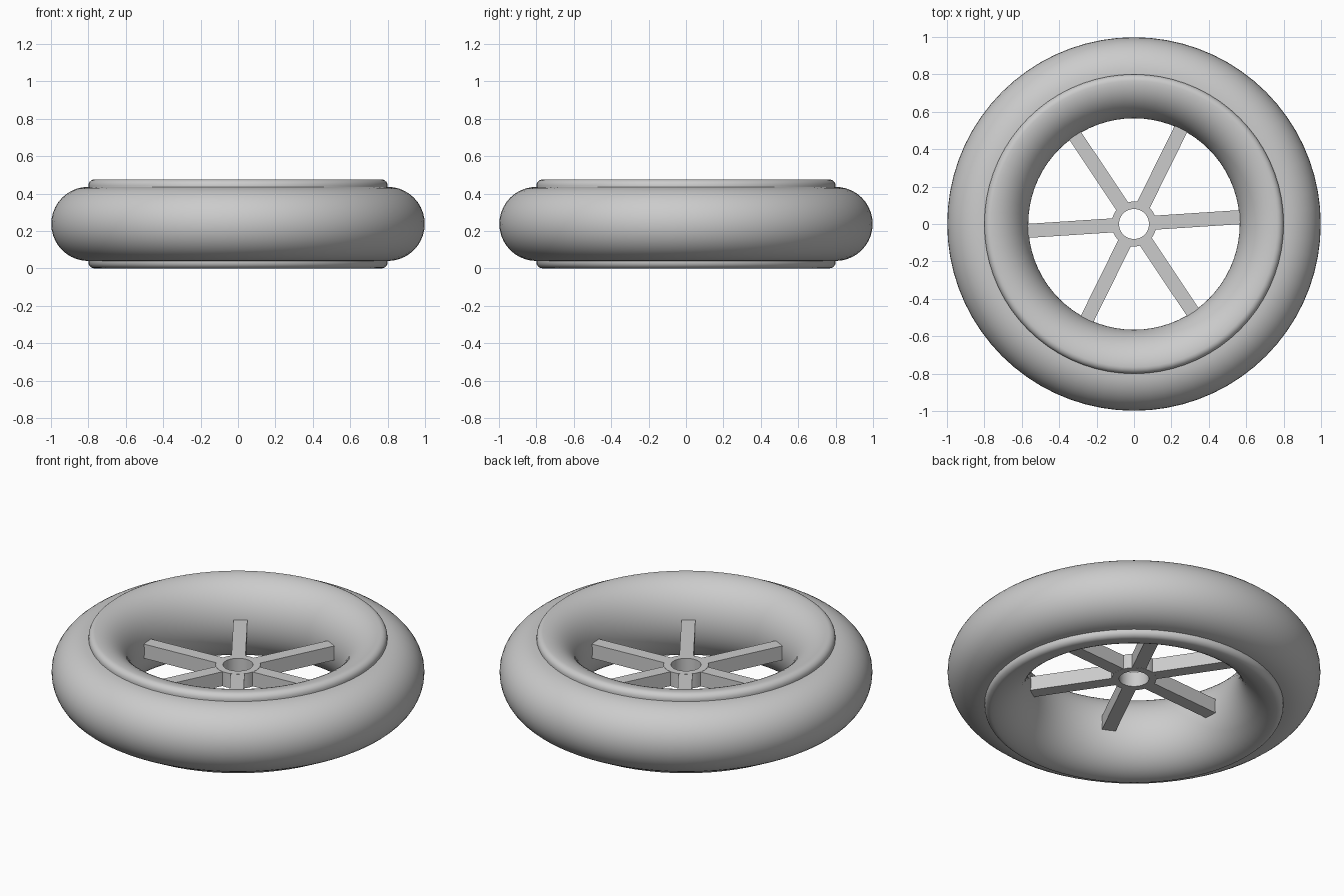
import bpy
import bmesh
from math import sin, cos, pi, radians
from mathutils import Matrix

MID = 0.238          # height of the wheel's middle plane
SEGMENTS = 72

cube = bpy.data.objects.get("Cube")
if cube:
    bpy.data.objects.remove(cube, do_unlink=True)

grey = bpy.data.materials.new("plain grey")
grey.use_nodes = True
grey.diffuse_color = (0.6, 0.6, 0.6, 1)
grey.node_tree.nodes["Principled BSDF"].inputs["Base Color"].default_value = grey.diffuse_color


def finish(bm, name):
    bmesh.ops.recalc_face_normals(bm, faces=bm.faces)
    mesh = bpy.data.meshes.new(name)
    bm.to_mesh(mesh)
    bm.free()
    mesh.materials.append(grey)
    obj = bpy.data.objects.new(name, mesh)
    bpy.context.collection.objects.link(obj)
    obj.location.z = MID
    bpy.ops.object.select_all(action="DESELECT")
    obj.select_set(True)
    bpy.context.view_layer.objects.active = obj
    bpy.ops.object.shade_smooth_by_angle(angle=radians(30))
    return obj


def lathe(name, profile):
    """Revolve a closed (radius, height) outline about the z axis."""
    bm = bmesh.new()
    rings = [[bm.verts.new((r * cos(a), r * sin(a), z)) for r, z in profile]
             for a in (2 * pi * i / SEGMENTS for i in range(SEGMENTS))]
    n = len(profile)
    for i, ring in enumerate(rings):
        after = rings[(i + 1) % SEGMENTS]
        for j in range(n):
            k = (j + 1) % n
            bm.faces.new((ring[j], after[j], after[k], ring[k]))
    return finish(bm, name)


def arc(r, z, width, height, start, end, steps):
    angles = [radians(start + (end - start) * i / steps) for i in range(steps + 1)]
    return [(r + width * cos(a), z + height * sin(a)) for a in angles]


# Tyre: half-round tread closed behind the rim
lathe("tyre", [(0.75, -0.198)] + arc(0.8, 0, 0.198, 0.198, -90, 90, 20) + [(0.75, 0.198)])

# Rim: rounded lips outside, bulging throat inside
lower_lip = arc(0.765, -0.205, 0.035, 0.033, -90, 0, 5)
upper_lip = arc(0.765, 0.205, 0.035, 0.033, 0, 90, 5)
throat = arc(0.765, 0, 0.2, 0.238, 90, 270, 28)[1:-1]
lathe("rim", lower_lip + upper_lip + throat)

# Hub: short tube
lathe("hub", [(0.08, -0.043), (0.12, -0.043), (0.12, 0.043), (0.08, 0.043)])

# Spokes: six bars from the hub into the rim
bm = bmesh.new()
for i in range(6):
    turn = Matrix.Rotation(radians(3.7 + 60 * i), 4, "Z")
    place = Matrix.Translation((0.345, 0, 0)) @ Matrix.Diagonal((0.47, 0.075, 0.084, 1))
    bmesh.ops.create_cube(bm, size=1, matrix=turn @ place)
finish(bm, "spokes")
